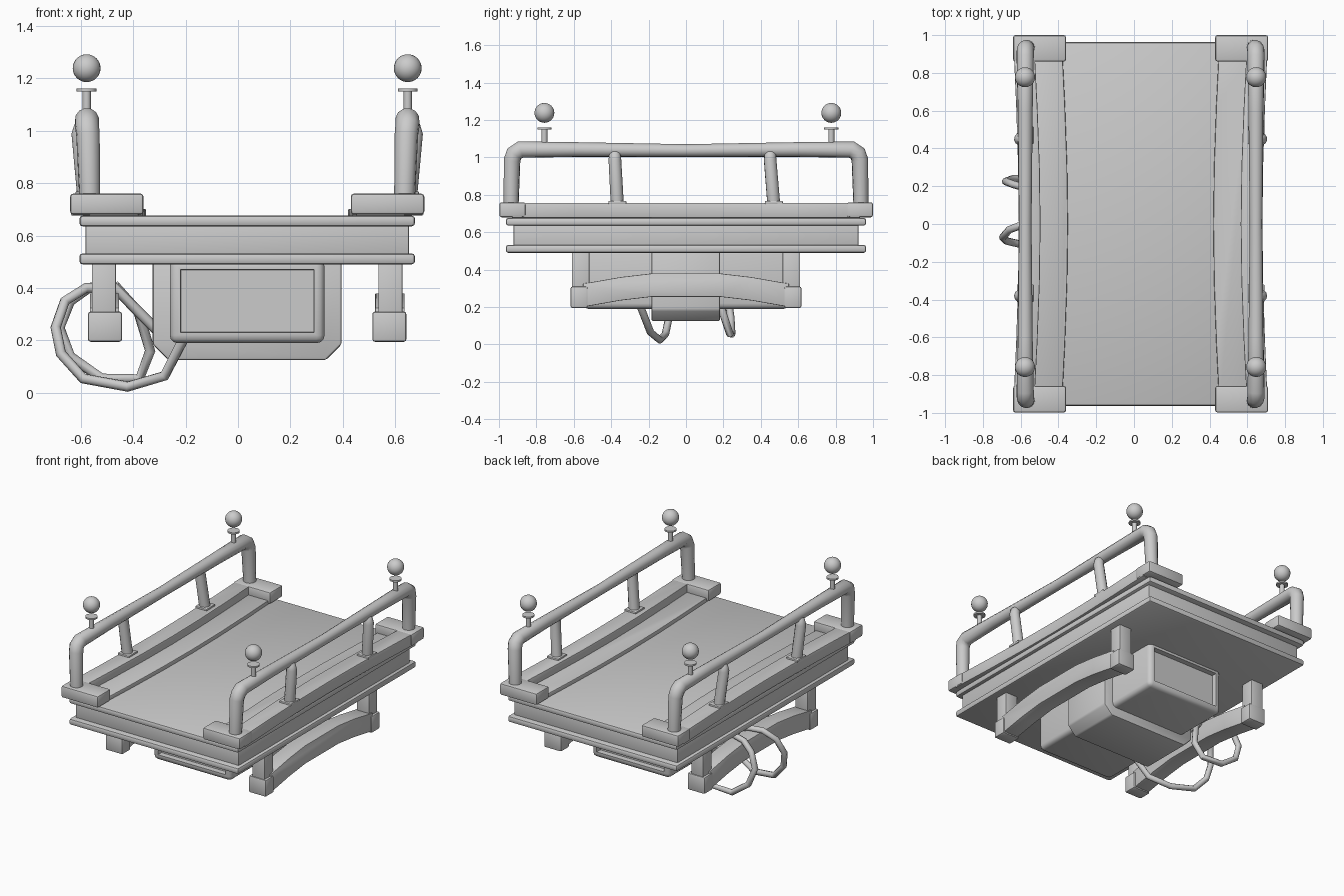
import bpy, bmesh, math
from mathutils import Vector

if "Cube" in bpy.data.objects:
    bpy.data.objects.remove(bpy.data.objects["Cube"])

CX = 0.035  # symmetry plane of the deck (the hoses shift the overall centre)


def finish(o, bevel=0, seg=2, mirror=False, angle=35):
    """Apply bevel and left/right mirror, then smooth shade."""
    o.location.x = CX
    if bevel:
        m = o.modifiers.new("Bevel", 'BEVEL')
        m.width, m.segments, m.limit_method = bevel, seg, 'ANGLE'
        m.angle_limit = math.radians(40)
    if mirror:
        m = o.modifiers.new("Mirror", 'MIRROR')
        m.use_axis = (True, False, False)
        m.use_clip = m.use_mirror_merge = False
    bpy.ops.object.select_all(action='DESELECT')
    o.select_set(True)
    bpy.context.view_layer.objects.active = o
    bpy.ops.object.convert(target='MESH')
    bpy.ops.object.shade_smooth_by_angle(angle=math.radians(angle))
    return bpy.context.object


def from_bmesh(name, bm):
    bmesh.ops.recalc_face_normals(bm, faces=bm.faces)
    me = bpy.data.meshes.new(name)
    bm.to_mesh(me)
    bm.free()
    o = bpy.data.objects.new(name, me)
    bpy.context.collection.objects.link(o)
    return o


def prism(name, pts, axis, lo, hi, **kw):
    """Extrude a 2D outline along x, y or z."""
    order = {'x': lambda a, b, d: (d, a, b),
             'y': lambda a, b, d: (a, d, b),
             'z': lambda a, b, d: (a, b, d)}[axis]
    bm = bmesh.new()
    f = bm.faces.new([bm.verts.new(order(a, b, lo)) for a, b in pts])
    r = bmesh.ops.extrude_face_region(bm, geom=[f])
    move = Vector(order(0, 0, hi - lo))
    bmesh.ops.translate(bm, vec=move,
                        verts=[v for v in r['geom'] if isinstance(v, bmesh.types.BMVert)])
    return finish(from_bmesh(name, bm), **kw)


def box(name, x0, x1, y0, y1, z0, z1, **kw):
    return prism(name, [(x0, y0), (x1, y0), (x1, y1), (x0, y1)], 'z', z0, z1, **kw)


def tube(name, pts, res=4, **kw):
    """Round tube through (x, y, z, radius) points."""
    cu = bpy.data.curves.new(name, 'CURVE')
    cu.dimensions = '3D'
    cu.bevel_depth, cu.bevel_resolution, cu.use_fill_caps = 1, res, True
    sp = cu.splines.new('POLY')
    sp.points.add(len(pts) - 1)
    for p, (x, y, z, r) in zip(sp.points, pts):
        p.co, p.radius = (x, y, z, 1), r
    o = bpy.data.objects.new(name, cu)
    bpy.context.collection.objects.link(o)
    return finish(o, angle=50, **kw)


# Deck: core between two overhanging slabs
box("deck_core", -.617, .617, -.923, .923, .51, .655, bevel=.008)
box("deck_lower_slab", -.64, .64, -.963, .963, .49, .532, bevel=.013)
box("deck_upper_slab", -.64, .64, -.963, .963, .635, .676, bevel=.013)

# Curved side sills with a low inner ledge and corner blocks
ys = [-.93, -.62, -.3, 0, .3, .62, .93]


def bow(a, b):
    return [(a + (b - a) * math.cos(y / .93 * math.pi / 2), y) for y in ys]


prism("side_sill", bow(.672, .645) + bow(.562, .53)[::-1], 'z', .676, .757,
      bevel=.006, mirror=True)
prism("inner_ledge", [(.6, -.93), (.6, .93)] + bow(.415, .385)[::-1], 'z', .67, .702,
      bevel=.006, mirror=True)
for tag, y0, y1 in (("front", -.998, -.857), ("rear", .86, 1.0)):
    box("corner_block_" + tag, .395, .675, y0, y1, .68, .76, bevel=.012, mirror=True)

# Hand rails with bent ends
half = [(.60, .935, .74, .04), (.607, .93, .985, .045), (.611, .918, 1.02, .046),
        (.611, .885, 1.042, .046), (.611, .6, 1.042, .04)]
rail = [(x, -y, z, r) for x, y, z, r in half] + [(.611, 0, 1.037, .034)] + half[::-1]
tube("hand_rail", rail, mirror=True)

# Rail struts with small foot plates, and ball finials
for tag, yb, yt in (("front", -.367, -.38), ("rear", .47, .45)):
    tube("rail_strut_" + tag, [(.612, yb, .74, .035), (.636, yt, .985, .034),
                               (.63, yt, 1.01, .032), (.605, yt, 1.04, .022)], mirror=True)
    box("strut_foot_" + tag, .568, .655, yb - .048, yb + .048, .75, .768,
        bevel=.005, mirror=True)
for tag, y in (("front", -.757), ("rear", .777)):
    tube("finial_post_" + tag, [(.612, y, 1.05, .016), (.612, y, 1.152, .016)], mirror=True)
    tube("finial_disc_" + tag, [(.612, y, 1.15, .038), (.612, y, 1.161, .038)],
         res=6, mirror=True)
    bm = bmesh.new()
    bmesh.ops.create_uvsphere(bm, u_segments=24, v_segments=16, radius=.053)
    bmesh.ops.translate(bm, vec=(.612, y, 1.238), verts=bm.verts)
    finish(from_bmesh("finial_ball_" + tag, bm), mirror=True)

# Legs, feet and arched skid beams
for tag, s in (("front", -1), ("rear", 1)):
    a, b = sorted((s * .517, s * .61))
    box("leg_" + tag, .5, .592, a, b, .25, .5, bevel=.004, mirror=True)
    a, b = sorted((s * .525, s * .617))
    box("foot_" + tag, .477, .607, a, b, .195, .31, bevel=.01, mirror=True)
arch = [(-.55, 0), (-.35, .035), (-.18, .055), (.18, .055), (.35, .035), (.55, 0)]
prism("skid_beam", [(y, .2 + h) for y, h in arch] + [(y, .325 + h) for y, h in arch[::-1]],
      'x', .488, .6, bevel=.004, mirror=True)

# Underslung motor housing: wide chamfered centre and long recessed body
prism("motor_housing", [(-.36, .5), (-.36, .185), (-.3, .125), (.3, .125), (.36, .185), (.36, .5)],
      'y', -.185, .182, bevel=.01)
body = box("motor_body", -.295, .295, -.55, .55, .19, .512, bevel=.03, seg=3)
bm = bmesh.new()
bm.from_mesh(body.data)
ends = [f for f in bm.faces if abs(f.normal.y) > .99 and f.calc_area() > .05]
bmesh.ops.inset_individual(bm, faces=ends, thickness=.015)
bmesh.ops.inset_individual(bm, faces=ends, thickness=.003, depth=-.035)
bm.to_mesh(body.data)
bm.free()
bpy.ops.object.shade_smooth_by_angle(angle=math.radians(35))

# Two looping hoses on the left side
hose_a = [(-.2, -.25, .22), (-.28, -.19, .065), (-.42, -.14, .024), (-.59, -.11, .055),
          (-.675, -.09, .15), (-.695, -.07, .25), (-.66, -.03, .35), (-.58, 0, .4),
          (-.47, .02, .4), (-.38, .04, .31), (-.27, .06, .2)]
hose_b = [(-.47, .1, .41), (-.38, .16, .31), (-.335, .2, .16), (-.375, .235, .055),
          (-.52, .245, .055), (-.64, .24, .14), (-.68, .225, .25), (-.64, .21, .35),
          (-.57, .19, .4), (-.47, .17, .41)]
for name, pts in (("hose_front", hose_a), ("hose_rear", hose_b)):
    tube(name, [(x - CX, y, z, .02) for x, y, z in pts], res=2)
